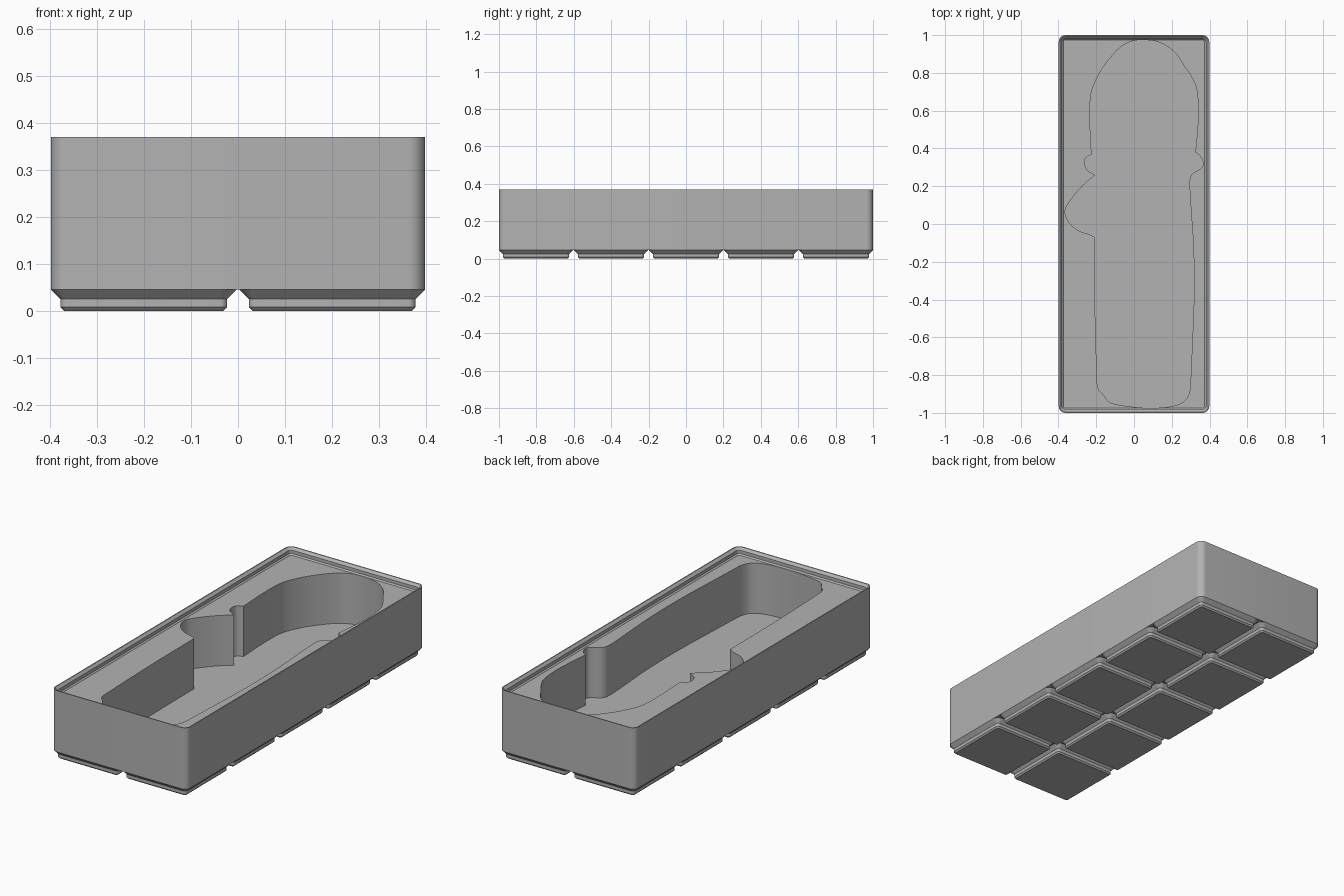
import bpy
import bmesh
import math
from mathutils import Vector

MM = 2 / 209.5            # one millimetre in model units
PITCH = 42 * MM           # spacing of the feet
COLS, ROWS = 2, 5
HALF_X, HALF_Y = 41.75 * MM, 1.0
BODY_BOTTOM, FILL_TOP, RIM_TOP = 4.75 * MM, 35 * MM, 38.8 * MM
CAVITY_FLOOR = 7 * MM

# Tool-shaped cavity outline in hundredths; each run ends at a sharp corner
OUTLINE_RUNS = [
    # right bump, right side, rounded end and left side
    [(32.5, 38), (35, 36), (36.5, 33), (36, 30), (31, 26.7), (29.5, 23.5),
     (30, 10), (31.5, -13), (31.7, -40), (30.7, -66), (30, -82),
     (29.5, -88.6), (27, -93.4), (20.6, -96.4), (8.5, -97.4), (-2, -96.6),
     (-12.7, -94.5), (-16, -90.7), (-19, -87), (-19.6, -80), (-20.6, -45),
     (-20.9, -7)],
    # large finger bulge
    [(-20.9, -7), (-23.3, -5.6), (-29.6, -3.4), (-34.4, 1), (-36.5, 7),
     (-33.3, 13), (-27, 20.4), (-20.6, 25.9)],
    # left bump
    [(-20.6, 25.9), (-24.9, 28.8), (-26.2, 32.5), (-25.4, 35.2),
     (-22.5, 36.8)],
    # wide domed head
    [(-22.5, 36.8), (-23.3, 55), (-22.8, 68.5), (-20, 76.5), (-15.3, 84.4),
     (-7.4, 93.4), (-1.6, 96.6), (5, 97.4), (14, 96), (21.7, 90.7), (27, 83),
     (30, 78.6), (32.8, 72.8), (34, 63), (33.8, 53), (32.5, 38)],
]


def smooth_run(points, steps=5):
    """Hermite curve through the points, leaving out the last one."""
    pts = [Vector(p) / 100 for p in points]
    last = len(pts) - 1
    tangents = [(pts[min(i + 1, last)] - pts[max(i - 1, 0)]).normalized()
                for i in range(len(pts))]
    curve = []
    for i in range(last):
        a, b = pts[i], pts[i + 1]
        length = (b - a).length
        for k in range(steps):
            t = k / steps
            ease = t * t * (3 - 2 * t)
            curve.append(a.lerp(b, ease)
                         + tangents[i] * length * t * (1 - t) ** 2
                         - tangents[i + 1] * length * t * t * (1 - t))
    return curve


def rounded_rectangle(half_x, half_y, radius, segments=8):
    corners = []
    for quarter, (sx, sy) in enumerate([(1, 1), (-1, 1), (-1, -1), (1, -1)]):
        for k in range(segments + 1):
            angle = (quarter + k / segments) * math.pi / 2
            corners.append(Vector((sx * (half_x - radius) + radius * math.cos(angle),
                                   sy * (half_y - radius) + radius * math.sin(angle))))
    return corners


def add_ring(bm, outline, z):
    return [bm.verts.new((p.x, p.y, z)) for p in outline]


def bridge(bm, lower, upper):
    for i in range(len(lower)):
        j = (i + 1) % len(lower)
        bm.faces.new((lower[i], lower[j], upper[j], upper[i]))


def loop_edges(bm, ring):
    return [bm.edges.get((ring[i - 1], ring[i])) for i in range(len(ring))]


def loft(bm, half_x, half_y, profile):
    """Stack rounded rectangles given as (inset, height, minimum radius)."""
    rings = []
    for inset, z, smallest in profile:
        radius = max(3.75 * MM - inset, smallest)
        rings.append(add_ring(bm, rounded_rectangle(half_x - inset, half_y - inset, radius), z))
    for lower, upper in zip(rings, rings[1:]):
        bridge(bm, lower, upper)
    return rings


def finish(bm, name):
    bmesh.ops.recalc_face_normals(bm, faces=bm.faces[:])
    mesh = bpy.data.meshes.new(name)
    bm.to_mesh(mesh)
    bm.free()
    mesh.materials.append(grey)
    return mesh


def place(name, mesh, location=(0, 0, 0)):
    obj = bpy.data.objects.new(name, mesh)
    obj.location = location
    bpy.context.collection.objects.link(obj)
    return obj


cube = bpy.data.objects.get("Cube")
if cube:
    bpy.data.objects.remove(cube, do_unlink=True)

# Single plain plastic material
grey = bpy.data.materials.new("grey_plastic")
grey.use_nodes = True
grey.diffuse_color = (0.45, 0.45, 0.45, 1)
grey.node_tree.nodes["Principled BSDF"].inputs["Base Color"].default_value = grey.diffuse_color

# Tray body: outer wall, then the stepped stacking lip down to the fill
bm = bmesh.new()
rings = loft(bm, HALF_X, HALF_Y, [
    (0, BODY_BOTTOM, 0),
    (0, RIM_TOP, 0),
    (0.6 * MM, RIM_TOP, 0),
    (1.9 * MM, FILL_TOP + 2.5 * MM, 0),
    (1.9 * MM, FILL_TOP + 0.7 * MM, 0),
    (2.6 * MM, FILL_TOP, 0),
])
bm.faces.new(rings[0])

# Cavity walls and floor, with the fill surface around the opening
outline = [p for run in OUTLINE_RUNS for p in smooth_run(run)]
cavity_bottom = add_ring(bm, outline, CAVITY_FLOOR)
cavity_top = add_ring(bm, outline, FILL_TOP)
bridge(bm, cavity_bottom, cavity_top)
bm.faces.new(cavity_bottom)
bmesh.ops.triangle_fill(bm, use_beauty=True, normal=(0, 0, 1),
                        edges=loop_edges(bm, rings[-1]) + loop_edges(bm, cavity_top))
parts = [place("tray_body", finish(bm, "tray_body"))]

# Stepped feet under every grid cell
bm = bmesh.new()
foot_rings = loft(bm, 20.75 * MM, 20.75 * MM, [
    (2.95 * MM, 0, 0),
    (2.15 * MM, 0.8 * MM, 0),
    (2.15 * MM, 2.6 * MM, 0),
    (0, BODY_BOTTOM, 0),
])
bm.faces.new(foot_rings[0])
foot_mesh = finish(bm, "foot")
for col in range(COLS):
    for row in range(ROWS):
        spot = ((col - (COLS - 1) / 2) * PITCH, (row - (ROWS - 1) / 2) * PITCH, 0)
        foot = place(f"foot_{col + 1}_{row + 1}", foot_mesh, spot)
parts.append(foot)

# Smooth the curved walls, keep the steps sharp
bpy.ops.object.select_all(action="DESELECT")
for part in parts:
    part.select_set(True)
bpy.context.view_layer.objects.active = parts[0]
bpy.ops.object.shade_smooth_by_angle(angle=math.radians(30))
